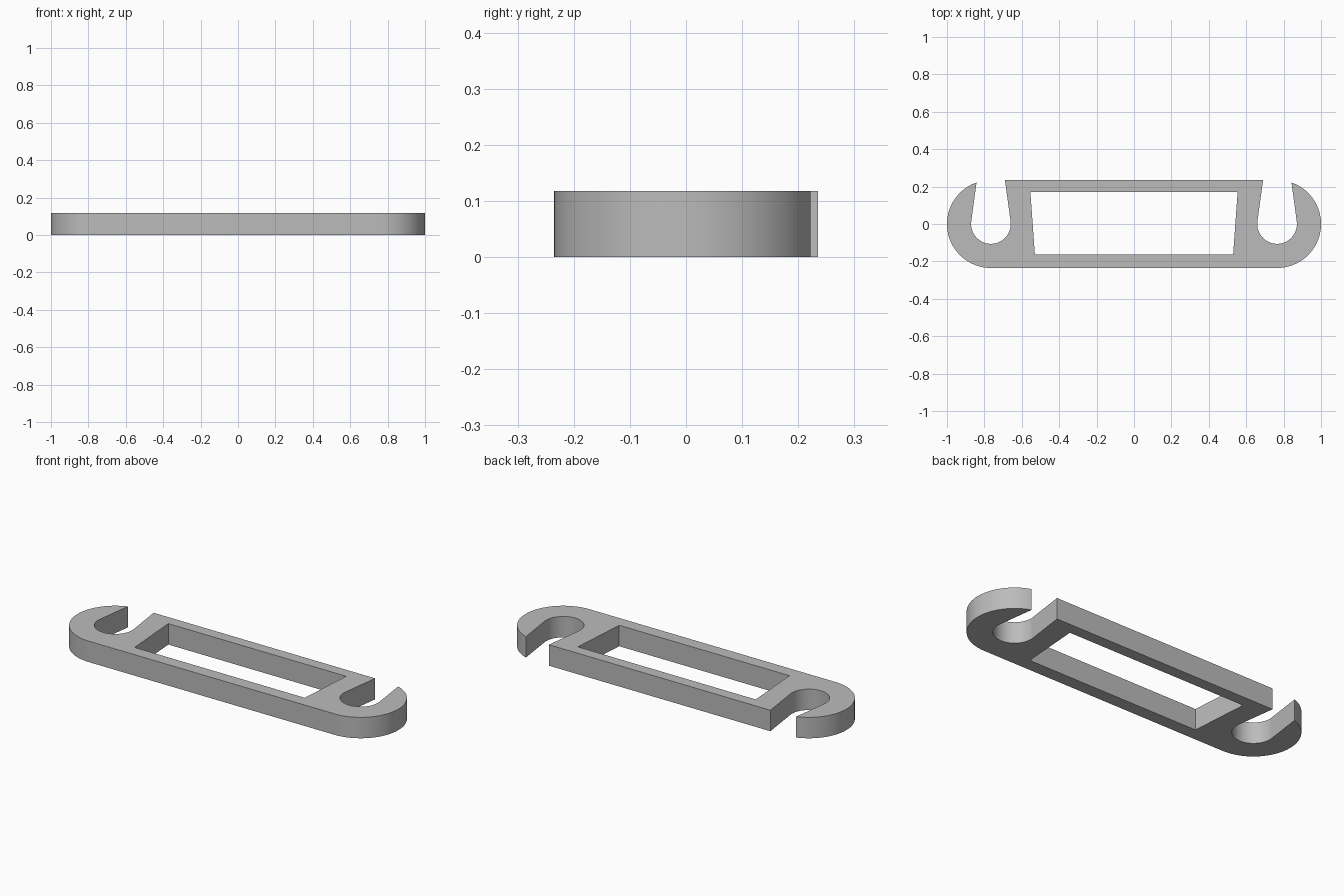
import bpy
import bmesh
from math import radians, sin, cos

cube = bpy.data.objects.get("Cube")
if cube:
    bpy.data.objects.remove(cube, do_unlink=True)

HEIGHT = 0.118
RADIUS = 0.235      # rounded ends
CENTRE = 0.765      # centre of each rounded end and of its slot
SLOT = 0.106        # slot radius
TAPER = 7.7         # slot walls lean in, degrees


def arc(radius, start, end, steps):
    angles = [radians(start + (end - start) * i / steps) for i in range(steps + 1)]
    return [(CENTRE + radius * cos(a), radius * sin(a)) for a in angles]


def mirrored(half):
    return half + [(-x, y) for x, y in reversed(half)]


# Half outline: round end, hooked slot, then the inner corner of the slot mouth
half = arc(RADIUS, -90, 70.9, 40)
half += arc(SLOT, TAPER, -180 - TAPER, 40)
half.append((0.69, RADIUS))
outline = mirrored(half)

# Tapered window in the middle
window = mirrored([(0.53, -0.163), (0.554, 0.171)])

# Fill between the two loops and extrude to a plate
bm = bmesh.new()
for loop in (outline, window):
    verts = [bm.verts.new((x, y, 0)) for x, y in loop]
    for i, v in enumerate(verts):
        bm.edges.new((verts[i - 1], v))
bmesh.ops.triangle_fill(bm, edges=bm.edges[:], use_beauty=True)
result = bmesh.ops.extrude_face_region(bm, geom=bm.faces[:], use_keep_orig=True)
top = [g for g in result["geom"] if isinstance(g, bmesh.types.BMVert)]
bmesh.ops.translate(bm, verts=top, vec=(0, 0, HEIGHT))
bmesh.ops.recalc_face_normals(bm, faces=bm.faces[:])

mesh = bpy.data.meshes.new("slotted_plate")
bm.to_mesh(mesh)
bm.free()
plate = bpy.data.objects.new("slotted_plate", mesh)
bpy.context.collection.objects.link(plate)

# Plain grey
grey = bpy.data.materials.new("plain_grey")
grey.use_nodes = True
colour = (0.5, 0.5, 0.5, 1)
grey.diffuse_color = colour
grey.node_tree.nodes["Principled BSDF"].inputs["Base Color"].default_value = colour
mesh.materials.append(grey)

# Smooth round walls, sharp edges
bpy.ops.object.select_all(action="DESELECT")
plate.select_set(True)
bpy.context.view_layer.objects.active = plate
bpy.ops.object.shade_smooth_by_angle(angle=radians(30))
